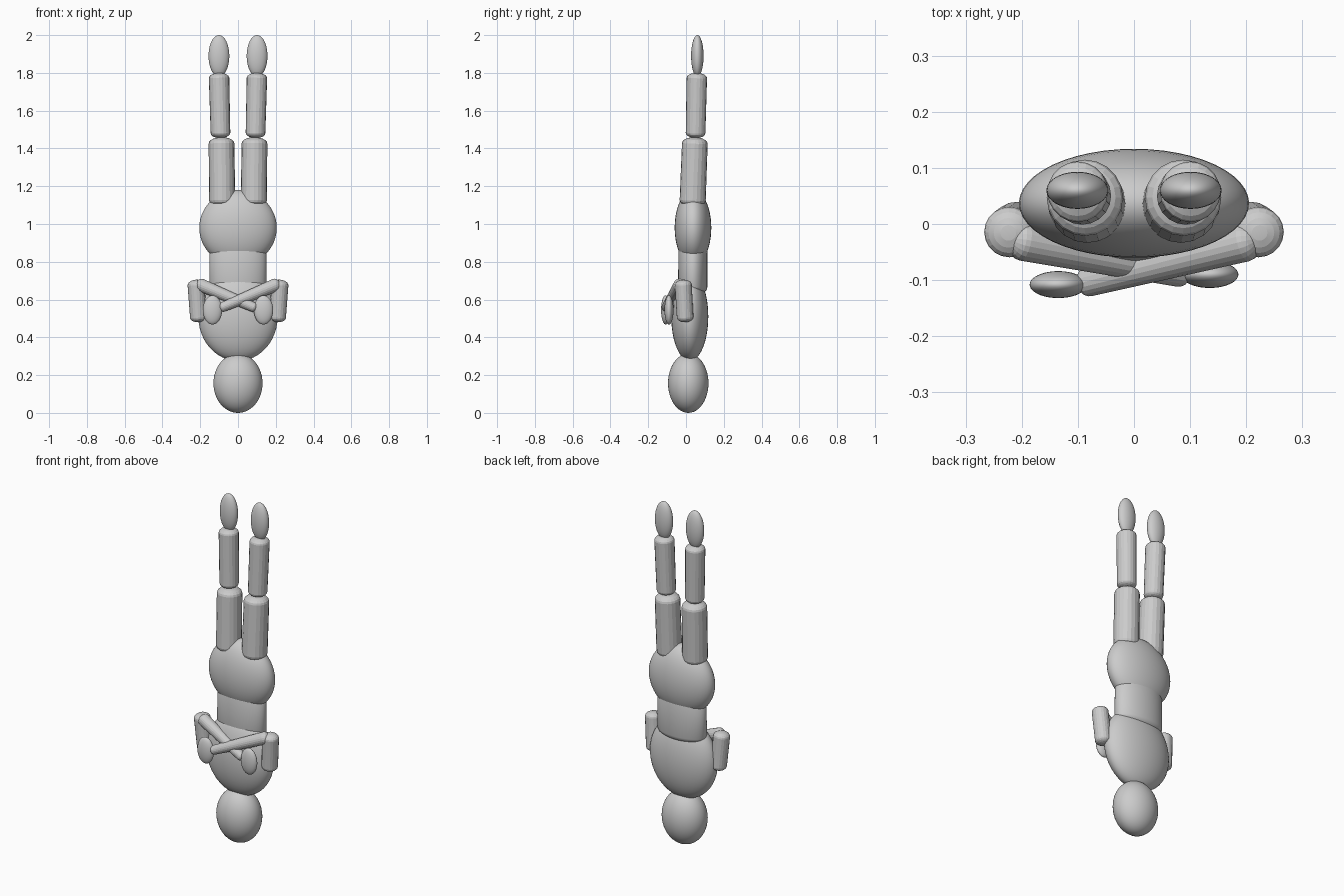
import bpy, bmesh, math
from mathutils import Vector

if "Cube" in bpy.data.objects:
    bpy.data.objects.remove(bpy.data.objects["Cube"])


def finish(name, bm, angle):
    bmesh.ops.recalc_face_normals(bm, faces=bm.faces)
    me = bpy.data.meshes.new(name)
    bm.to_mesh(me)
    bm.free()
    ob = bpy.data.objects.new(name, me)
    bpy.context.collection.objects.link(ob)
    bpy.ops.object.select_all(action='DESELECT')
    ob.select_set(True)
    bpy.context.view_layer.objects.active = ob
    bpy.ops.object.shade_smooth_by_angle(angle=math.radians(angle))
    return ob


def ellipsoid(name, center, radii, rot=(0, 0, 0)):
    bm = bmesh.new()
    bmesh.ops.create_uvsphere(bm, u_segments=48, v_segments=24, radius=1)
    bmesh.ops.scale(bm, vec=radii, verts=bm.verts)
    ob = finish(name, bm, 40)
    ob.location = center
    ob.rotation_euler = rot
    return ob


def limb(name, a, b, r1, r2, cap=0.5, sides=20, scale_y=1.0, angle=10):
    """Rounded, tapered rod whose tips lie at a and b."""
    a, b = Vector(a), Vector(b)
    length = (b - a).length
    steps = 5
    arc = [math.pi / 2 * i / steps for i in range(steps + 1)]
    prof = [(r1 * math.sin(t), r1 * cap * (1 - math.cos(t))) for t in arc]
    prof += [(r2 * math.sin(t), length - r2 * cap * (1 - math.cos(t))) for t in reversed(arc)]
    bm = bmesh.new()
    rings = []
    for r, z in prof[1:-1]:
        rings.append([bm.verts.new((r * math.cos(2 * math.pi * k / sides),
                                    r * scale_y * math.sin(2 * math.pi * k / sides), z))
                      for k in range(sides)])
    for lo, hi in zip(rings, rings[1:]):
        for k in range(sides):
            n = (k + 1) % sides
            bm.faces.new((lo[k], lo[n], hi[n], hi[k]))
    for ring, z in ((rings[0], 0), (rings[-1], length)):
        tip = bm.verts.new((0, 0, z))
        for k in range(sides):
            bm.faces.new((ring[k], ring[(k + 1) % sides], tip))
    ob = finish(name, bm, angle)
    ob.location = a
    ob.rotation_mode = 'QUATERNION'
    ob.rotation_quaternion = Vector((0, 0, 1)).rotation_difference(b - a)
    return ob


# Head and trunk, upside down
ellipsoid("head", (0, 0.012, 0.157), (0.13, 0.107, 0.157))
ellipsoid("chest", (0, 0.02, 0.51), (0.21, 0.098, 0.235))
limb("waist", (0, 0.035, 0.62), (0, 0.037, 0.90), 0.152, 0.15, 0.3, 48, 0.51, 40)
ellipsoid("hips", (0, 0.037, 0.98), (0.205, 0.097, 0.2))

for s, side in ((-1, "left"), (1, "right")):
    # Legs pointing up
    limb(side + "_thigh", (s * 0.083, 0.034, 1.09), (s * 0.088, 0.048, 1.46), 0.069, 0.068)
    limb(side + "_shin", (s * 0.092, 0.050, 1.455), (s * 0.101, 0.058, 1.80), 0.052, 0.054)
    ellipsoid(side + "_foot", (s * 0.101, 0.06, 1.89), (0.055, 0.033, 0.11))
    # Folded arms, one forearm crossing over the other
    depth = -0.108 if s > 0 else -0.09
    limb(side + "_upper_arm", (s * 0.208, -0.003, 0.48), (s * 0.224, -0.016, 0.705), 0.044, 0.045, 0.6)
    limb(side + "_forearm", (s * 0.222, -0.026, 0.687), (s * -0.10, depth, 0.552), 0.035, 0.026, 0.8)
    ellipsoid(side + "_hand", (s * -0.135, depth, 0.545), (0.051, 0.024, 0.077))
